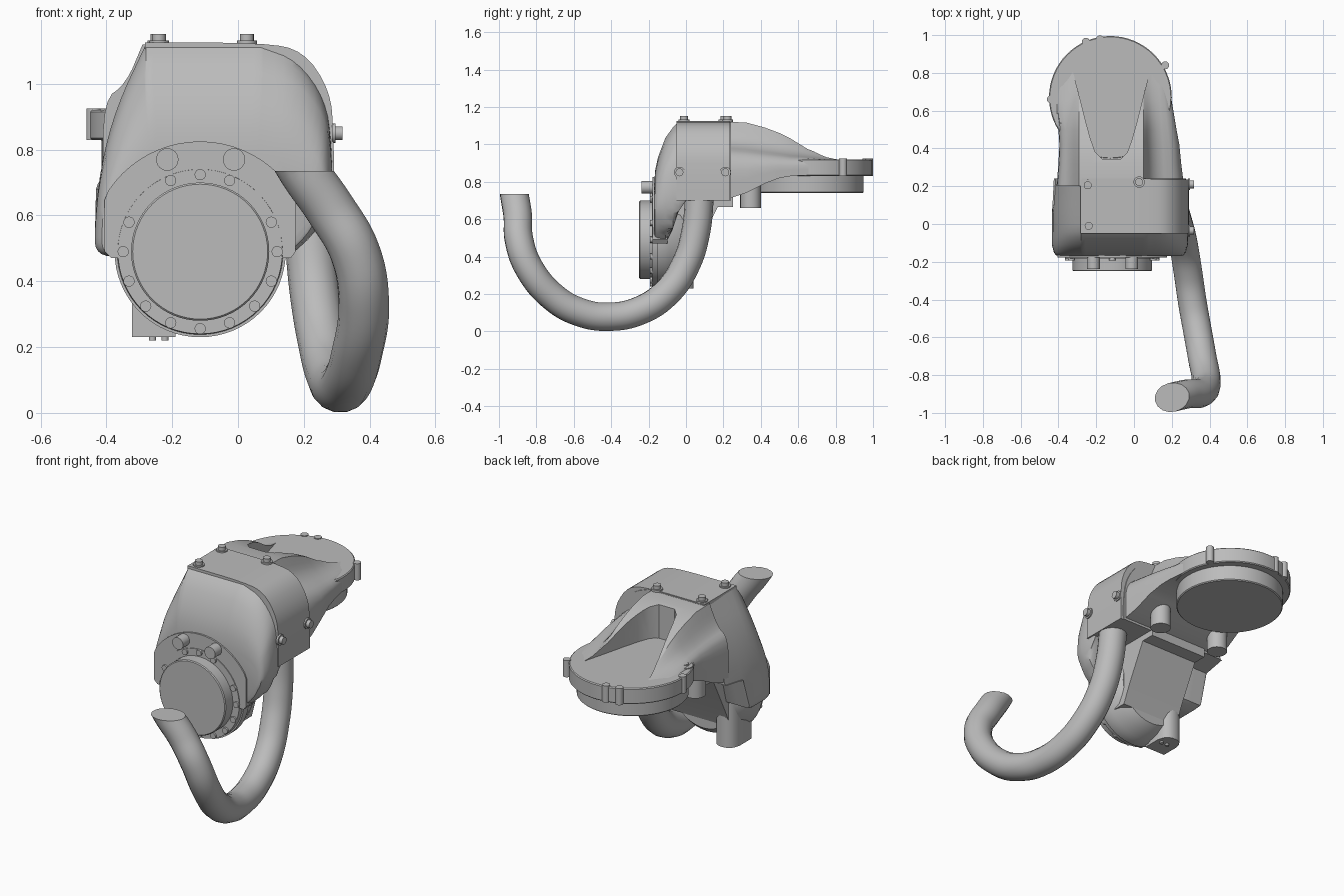
import bpy, bmesh, math
from mathutils import Vector

cube = bpy.data.objects.get("Cube")
if cube:
    bpy.data.objects.remove(cube, do_unlink=True)

grey = bpy.data.materials.new("plain_grey")
grey.use_nodes = True
GREY = (0.5, 0.5, 0.5, 1)
grey.diffuse_color = GREY
grey.node_tree.nodes["Principled BSDF"].inputs["Base Color"].default_value = GREY
parts = []


def finish(name, bm):
    bmesh.ops.remove_doubles(bm, verts=bm.verts, dist=0.0002)
    bmesh.ops.recalc_face_normals(bm, faces=bm.faces)
    mesh = bpy.data.meshes.new(name)
    bm.to_mesh(mesh)
    bm.free()
    mesh.materials.append(grey)
    ob = bpy.data.objects.new(name, mesh)
    bpy.context.collection.objects.link(ob)
    parts.append(ob)
    return ob


def loft(name, rings):
    """Skin equal-length rings of points and cap both ends."""
    bm = bmesh.new()
    rows = [[bm.verts.new(p) for p in ring] for ring in rings]
    n = len(rows[0])
    for a, b in zip(rows, rows[1:]):
        for i in range(n):
            j = (i + 1) % n
            bm.faces.new((a[i], a[j], b[j], b[i]))
    bm.faces.new(rows[0])
    bm.faces.new(rows[-1])
    return finish(name, bm)


def place(axis, a, b, t):
    return {"x": (t, a, b), "y": (a, t, b), "z": (a, b, t)}[axis]


def prism(name, axis, outline, lo, hi):
    return loft(name, [[place(axis, a, b, t) for a, b in outline] for t in (lo, hi)])


def turned(name, axis, a, b, steps, sides=32):
    """Round part along an axis from (radius, position) steps."""
    angles = [math.tau * i / sides for i in range(sides)]
    return loft(name, [[place(axis, a + r * math.cos(w), b + r * math.sin(w), t)
                        for w in angles] for r, t in steps])


def soften(points, times=2):
    """Corner cutting; a repeated point stays sharper."""
    for _ in range(times):
        out = []
        for i, p in enumerate(points):
            p, q = Vector(p), Vector(points[(i + 1) % len(points)])
            out += [p.lerp(q, 0.25), p.lerp(q, 0.75)]
        points = out
    return points


# Front shell: one outline, pulled in towards the front
outline = soften([(-0.28, 1.12), (-0.28, 1.12), (0.07, 1.12), (0.07, 1.12), (0.18, 1.08),
                  (0.265, 0.96), (0.285, 0.82), (0.285, 0.68), (0.25, 0.56),
                  (0.15, 0.47), (0.15, 0.47), (-0.38, 0.47), (-0.435, 0.49),
                  (-0.435, 0.56), (-0.42, 0.74), (-0.37, 0.93)])
rings = []
for y, width, top, low_left, low_right in [
        (-0.17, 0.90, 0.79, 0.49, 0.49), (-0.165, 0.94, 0.86, 0.47, 0.47),
        (-0.15, 0.97, 0.93, 0.47, 0.47), (-0.11, 1, 1.035, 0.47, 0.47),
        (-0.07, 1, 1.09, 0.47, 0.55), (-0.04, 1, 1.12, 0.47, 0.64),
        (0.0, 1, 1.12, 0.47, 0.70), (0.05, 1, 1.12, 0.50, 0.70),
        (0.10, 0.99, 1.12, 0.68, 0.70), (0.24, 0.97, 1.12, 0.70, 0.70)]:
    ring = []
    for x, z in outline:
        if z > 0.6:
            z = 0.6 + (z - 0.6) * (top - 0.6) / 0.52
        low = low_left if x < -0.25 else low_right
        ring.append((-0.08 + (x + 0.08) * width, y, max(z, low)))
    rings.append(ring)
loft("front_shell", rings)

# Rear arm: ridge that sinks into the round flange
CX = -0.12
rings = []
for y, top, low, left, right, edge in [
        (0.20, 1.12, 0.70, -0.41, 0.265, 0.95), (0.32, 1.117, 0.74, -0.40, 0.25, 0.94),
        (0.42, 1.09, 0.79, -0.395, 0.24, 0.93), (0.50, 1.06, 0.82, -0.40, 0.225, 0.925),
        (0.56, 1.03, 0.83, -0.42, 0.215, 0.92), (0.65, 0.975, 0.835, -0.43, 0.20, 0.92),
        (0.75, 0.937, 0.835, -0.42, 0.18, 0.915), (0.84, 0.92, 0.835, -0.38, 0.14, 0.91)]:
    mid = edge + 0.3 * (top - edge)
    section = [(left, low), (left, low), (left, edge), (CX - 0.22, mid), (CX - 0.17, top),
               (CX - 0.17, top), (CX + 0.17, top), (CX + 0.17, top), (CX + 0.22, mid),
               (right, edge), (right, low), (right, low)]
    rings.append([(x, y, z) for x, z in soften(section)])
arm = loft("rear_arm", rings)

# Scoop hollowed out of the arm
half = [(0.05, 0.345), (0.085, 0.38), (0.11, 0.45), (0.135, 0.54), (0.165, 0.66), (0.22, 0.87)]
scoop = prism("scoop_cutter", "z",
              [(CX + w, y) for w, y in half] + [(CX - w, y) for w, y in reversed(half)],
              0.918, 1.3)
scoop.hide_render = True
cut = arm.modifiers.new("scoop", "BOOLEAN")
cut.operation = "DIFFERENCE"
cut.solver = "EXACT"
cut.object = scoop
bpy.context.view_layer.objects.active = arm
bpy.ops.object.modifier_apply(modifier=cut.name)
parts.remove(scoop)
bpy.data.objects.remove(scoop, do_unlink=True)

# Round rear flange, its lower ring and rim lugs
FX, FY = -0.125, 0.67
turned("rear_flange", "z", FX, FY, [(0.32, 0.83), (0.325, 0.835), (0.325, 0.915), (0.32, 0.92)], 64)
turned("flange_ring", "z", FX, 0.66, [(0.285, 0.74), (0.29, 0.745), (0.29, 0.84)], 64)
for x, y in [(-0.255, 0.965), (-0.18, 0.978), (0.165, 0.84), (-0.44, 0.66)]:
    turned("rim_lug", "z", x, y, [(0.021, 0.83), (0.021, 0.925)], 16)

# Ears with pins, and bosses below the arm
for x in (-0.375, 0.14):
    turned("arm_ear", "z", x, 0.55, [(0.045, 0.84), (0.045, 0.925)], 24)
    turned("ear_pin", "z", x, 0.55, [(0.022, 0.9), (0.022, 0.935)], 16)
for x in (-0.3, 0.1):
    turned("lower_boss", "z", x, 0.345, [(0.055, 0.66), (0.055, 0.86)], 24)

# Cover plate over the top and down the side
prism("cover_plate", "y", soften([(-0.283, 1.125), (-0.283, 1.125), (0.08, 1.125),
                                  (0.2, 1.10), (0.28, 0.98), (0.291, 0.85), (0.291, 0.70),
                                  (0.291, 0.70), (0.2, 0.70), (0.2, 0.9), (0.05, 1.08),
                                  (-0.283, 1.08), (-0.283, 1.08)]), -0.05, 0.235)


def stud(axis, a, b, base):
    turned("cover_stud", axis, a, b, [(0.03, base), (0.03, base + 0.012),
                                      (0.021, base + 0.012), (0.021, base + 0.032)], 16)


for x, y in [(-0.24, -0.01), (-0.245, 0.205), (0.027, 0.222)]:
    stud("z", x, y, 1.12)
for y in (-0.035, 0.21):
    stud("x", y, 0.85, 0.285)

# Front drum with collar and bolts
DX, DZ = -0.115, 0.49
arc = []
for i in range(33):
    w = math.pi * i / 32
    arc.append((min(max(DX + 0.335 * math.cos(w), -0.405), 0.175), DZ + 0.335 * math.sin(w)))
prism("drum_collar", "y", arc + [(-0.385, 0.47), (0.16, 0.47)], -0.178, -0.1)
turned("front_drum", "y", DX, DZ, [(0.205, -0.25), (0.21, -0.245), (0.21, -0.182),
                                   (0.25, -0.182), (0.252, -0.155), (0.26, -0.155),
                                   (0.26, -0.11), (0.25, -0.09), (0.235, -0.03),
                                   (0.20, 0.01)], 64)
for i in range(16):
    if i not in (2, 6):
        w = math.tau * i / 16
        turned("drum_bolt", "y", DX + 0.234 * math.cos(w), DZ + 0.234 * math.sin(w),
               [(0.017, -0.192), (0.017, -0.15)], 16)
for x in (-0.215, -0.012):
    turned("collar_bolt", "y", x, 0.77, [(0.034, -0.238), (0.034, -0.16)], 24)

# Lower gear housing behind the drum
prism("gear_housing", "x", [(-0.12, 0.34), (0.01, 0.34), (0.06, 0.45), (0.17, 0.665),
                            (0.25, 0.665), (0.25, 0.76), (-0.12, 0.76)], -0.29, 0.08)

# Drain column and foot plugs
prism("drain_column", "z", soften([(-0.322, -0.13), (-0.322, -0.13), (-0.19, -0.13),
                                   (-0.19, -0.13), (-0.19, 0.04), (-0.322, 0.04)]), 0.23, 0.62)
for x in (-0.26, -0.222):
    turned("drain_plug", "z", x, -0.03, [(0.011, 0.22), (0.011, 0.24)], 12)

# Hooked pipe, trimmed level at its open end
path = [(0.2, 0.07, 0.9), (0.21, 0.07, 0.7), (0.22, 0.05, 0.52), (0.235, 0.0, 0.36),
        (0.26, -0.1, 0.21), (0.285, -0.25, 0.11), (0.31, -0.42, 0.078), (0.335, -0.56, 0.1),
        (0.36, -0.7, 0.175), (0.382, -0.84, 0.34), (0.355, -0.893, 0.49),
        (0.28, -0.9, 0.62), (0.2, -0.918, 0.735), (0.14, -0.93, 0.84)]
curve = bpy.data.curves.new("pipe_path", "CURVE")
curve.dimensions = "3D"
curve.bevel_depth = 0.077
curve.bevel_resolution = 6
curve.resolution_u = 8
spline = curve.splines.new("BEZIER")
spline.bezier_points.add(len(path) - 1)
for point, co in zip(spline.bezier_points, path):
    point.co = co
    point.handle_left_type = point.handle_right_type = "AUTO"
guide = bpy.data.objects.new("pipe_guide", curve)
bpy.context.collection.objects.link(guide)
bpy.context.view_layer.update()
bm = bmesh.new()
bm.from_mesh(guide.evaluated_get(bpy.context.evaluated_depsgraph_get()).to_mesh())
bmesh.ops.remove_doubles(bm, verts=bm.verts, dist=0.0002)
bmesh.ops.bisect_plane(bm, geom=bm.verts[:] + bm.edges[:] + bm.faces[:],
                       plane_co=(0, 0, 0.735), plane_no=(0, 0, 1), clear_outer=True)
bmesh.ops.holes_fill(bm, edges=[e for e in bm.edges if e.is_boundary], sides=0)
finish("hooked_pipe", bm)
bpy.data.objects.remove(guide, do_unlink=True)

# Smooth shading with sharp edges kept
bpy.ops.object.select_all(action="DESELECT")
for ob in parts:
    ob.select_set(True)
bpy.context.view_layer.objects.active = parts[0]
bpy.ops.object.shade_smooth_by_angle(angle=math.radians(35))
